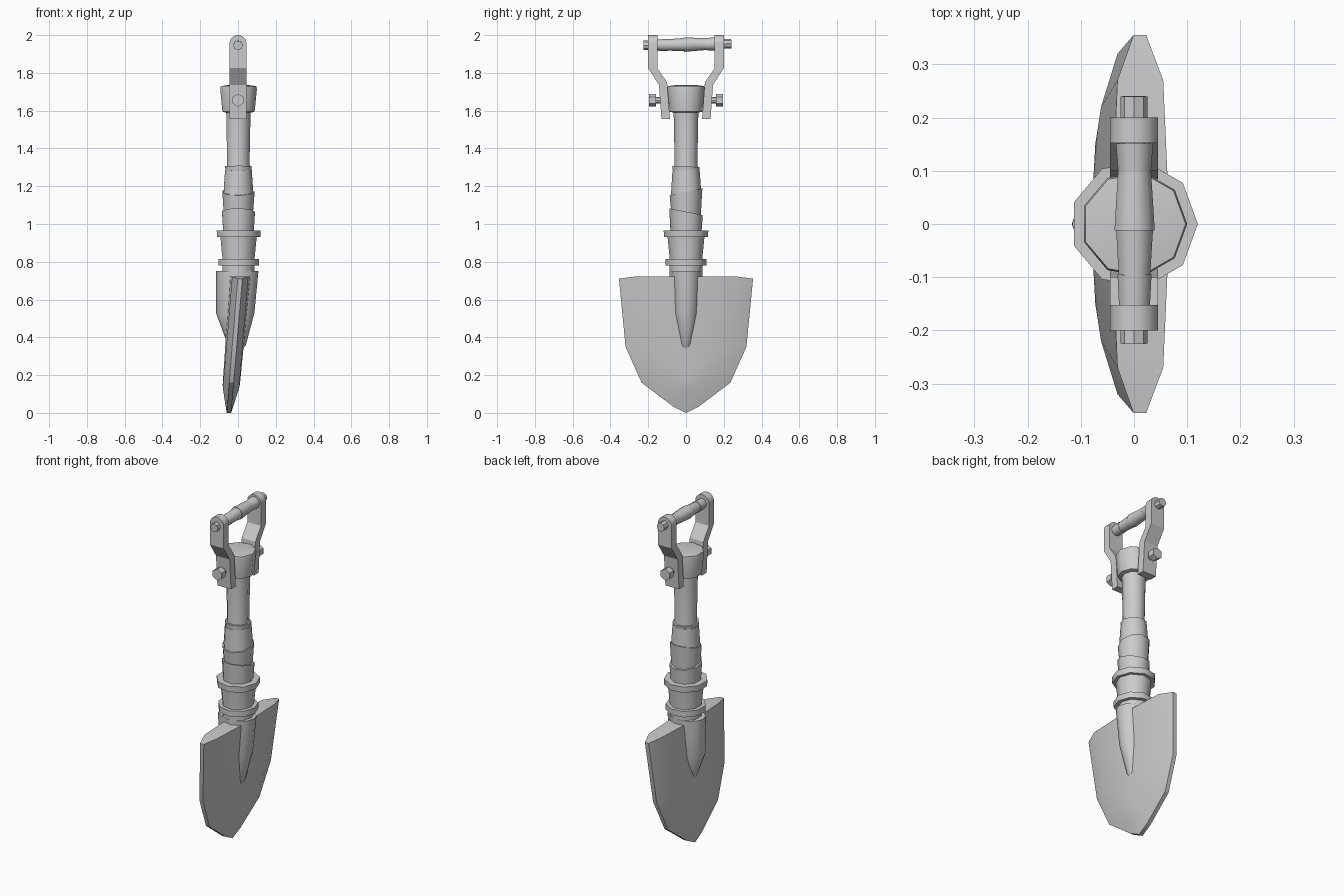
import bpy, bmesh, math
from mathutils import Matrix, Vector

if "Cube" in bpy.data.objects:
    bpy.data.objects.remove(bpy.data.objects["Cube"])


def make(name, verts, faces, smooth=30):
    me = bpy.data.meshes.new(name)
    me.from_pydata(verts, [], faces)
    bm = bmesh.new()
    bm.from_mesh(me)
    bmesh.ops.remove_doubles(bm, verts=bm.verts, dist=0.0001)
    bmesh.ops.recalc_face_normals(bm, faces=bm.faces)
    bm.to_mesh(me)
    bm.free()
    ob = bpy.data.objects.new(name, me)
    bpy.context.collection.objects.link(ob)
    if smooth:
        bpy.ops.object.select_all(action='DESELECT')
        ob.select_set(True)
        bpy.context.view_layer.objects.active = ob
        bpy.ops.object.shade_smooth_by_angle(angle=math.radians(smooth))
    return ob


def loft(name, rings, n=9, matrix=None, smooth=42):
    """rings: (centre x, radius x, radius y, z, tilt of z along y)"""
    verts, faces = [], []
    for cx, rx, ry, z, tilt in rings:
        for i in range(n):
            a = 2 * math.pi * i / n
            y = ry * math.sin(a)
            v = Vector((cx + rx * math.cos(a), y, z + tilt * y))
            verts.append(matrix @ v if matrix else v)
    for k in range(len(rings) - 1):
        for i in range(n):
            j = (i + 1) % n
            faces.append((k*n + i, k*n + j, k*n + n + j, k*n + n + i))
    faces.append(tuple(range(n))[::-1])
    faces.append(tuple((len(rings) - 1) * n + i for i in range(n)))
    return make(name, verts, faces, smooth)


def turned(name, profile, n=9, matrix=None, smooth=42):
    return loft(name, [(0, r, r, z, 0) for r, z in profile], n, matrix, smooth)


# Blade: thick middle bevelled to a thin rim, leaning along its height
outer = [(.355, .71), (.32, .35), (.235, .16), (.07, .035), (0, 0)]
inner = [(.27, .722), (.22, .35), (.15, .22), (.04, .15), (0, .13)]
verts, faces = [], []
for s in (1, -1):
    for pts, thick in ((outer, .012), (inner, .043), ([(0, p[1]) for p in inner], .055)):
        for y, z in pts:
            t = .043 + .012 * (z / .722) if thick == .055 else thick
            if pts is not outer and pts is not inner and z < .14:
                t = .043
            verts.append((-.048 + .083 * z + s * t, y, z))
for b in (0, 15):
    for i in range(4):
        faces.append((b + i, b + i + 1, b + i + 6, b + i + 5))
        if i < 3:
            faces.append((b + i + 5, b + i + 6, b + i + 11, b + i + 10))
        else:
            faces.append((b + 8, b + 9, b + 13))
for i in range(4):
    faces.append((i, i + 1, i + 16, i + 15))
faces += [(0, 5, 20, 15), (5, 10, 25, 20)]
blade = make("blade", verts, faces, 20)
mirror = blade.modifiers.new("mirror", 'MIRROR')
mirror.use_axis = (False, True, False)

# Socket running down into the blade
loft("blade_socket", [
    (-.005, .025, .02, .33, 0), (-.006, .048, .034, .36, 0),
    (-.015, .102, .072, .53, 0), (-.004, .112, .085, .75, 0)], 12)

# Collars and ferrule between socket and shaft
turned("ferrule", [(.088, .72), (.088, .80), (.088, .82), (.1, .94)])
turned("lower_collar", [(.11, .78), (.11, .815)])
turned("upper_collar", [(.118, .93), (.12, .965)])

# Shaft and the slanted wrapped bands of the hand grip
turned("shaft", [(.078, .9), (.071, 1.25), (.061, 1.32), (.067, 1.62)])
bands = [(.965, 1.065, .084, .09, 0, -.2), (1.05, 1.17, .079, .088, -.2, .22),
         (1.15, 1.285, .082, .073, .22, .05), (1.275, 1.305, .07, .073, .05, -.05)]
for k, (z0, z1, r0, r1, t0, t1) in enumerate(bands):
    loft("grip_band_%d" % (k + 1), [(0, r0, r0, z0, t0), (0, r1, r1, z1, t1)])

# Shaft cap
turned("shaft_cap", [(.07, 1.59), (.088, 1.595), (.1, 1.715), (.097, 1.73), (.06, 1.735)])

# Bent side arms with round tops
w = .045
path = [(.085, .13, 1.555, 1.555), (.1, .143, 1.75, 1.737), (.152, .2, 1.825, 1.825), (.152, .2, 1.955, 1.955)]
for side, sgn in (("left", -1), ("right", 1)):
    sections = [(w, a, b, za, zb) for a, b, za, zb in path]
    for k in range(1, 6):
        a = math.radians(16 * k)
        z = 1.955 + w * math.sin(a)
        sections.append((w * math.cos(a), .152, .2, z, z))
    v, f = [], []
    for hw, a, b, za, zb in sections:
        v += [(-hw, sgn*a, za), (hw, sgn*a, za), (hw, sgn*b, zb), (-hw, sgn*b, zb)]
    for k in range(len(sections) - 1):
        for i in range(4):
            j = (i + 1) % 4
            f.append((4*k + i, 4*k + j, 4*k + 4 + j, 4*k + 4 + i))
    e = 4 * (len(sections) - 1)
    f += [(3, 2, 1, 0), (e, e + 1, e + 2, e + 3)]
    make(side + "_handle_arm", v, f, 25)

    # Hexagonal bolt through each arm
    m = Matrix.Translation((0, 0, 1.655)) @ Matrix.Rotation(-sgn * math.pi / 2, 4, 'X') @ Matrix.Rotation(math.pi / 2, 4, 'Z')
    turned(side + "_bolt_shank", [(.018, .07), (.018, .165)], 8, m)
    turned(side + "_bolt_head", [(.034, .158), (.034, .197)], 6, m, 0)

# Cross bar, slightly tilted, with wrapped sleeves and protruding pin
m = Matrix.Translation((0, 0, 1.95)) @ Matrix.Rotation(-math.pi / 2 + .02, 4, 'X')
turned("cross_pin", [(.025, -.225), (.025, .24)], 8, m)
sleeves = [(-.152, -.095, .03, .033), (-.105, -.005, .03, .036),
           (-.012, .1, .039, .032), (.09, .152, .031, .036)]
for k, (a, b, r0, r1) in enumerate(sleeves):
    turned("cross_sleeve_%d" % (k + 1), [(r0, a), (r1, b)], 9, m)
